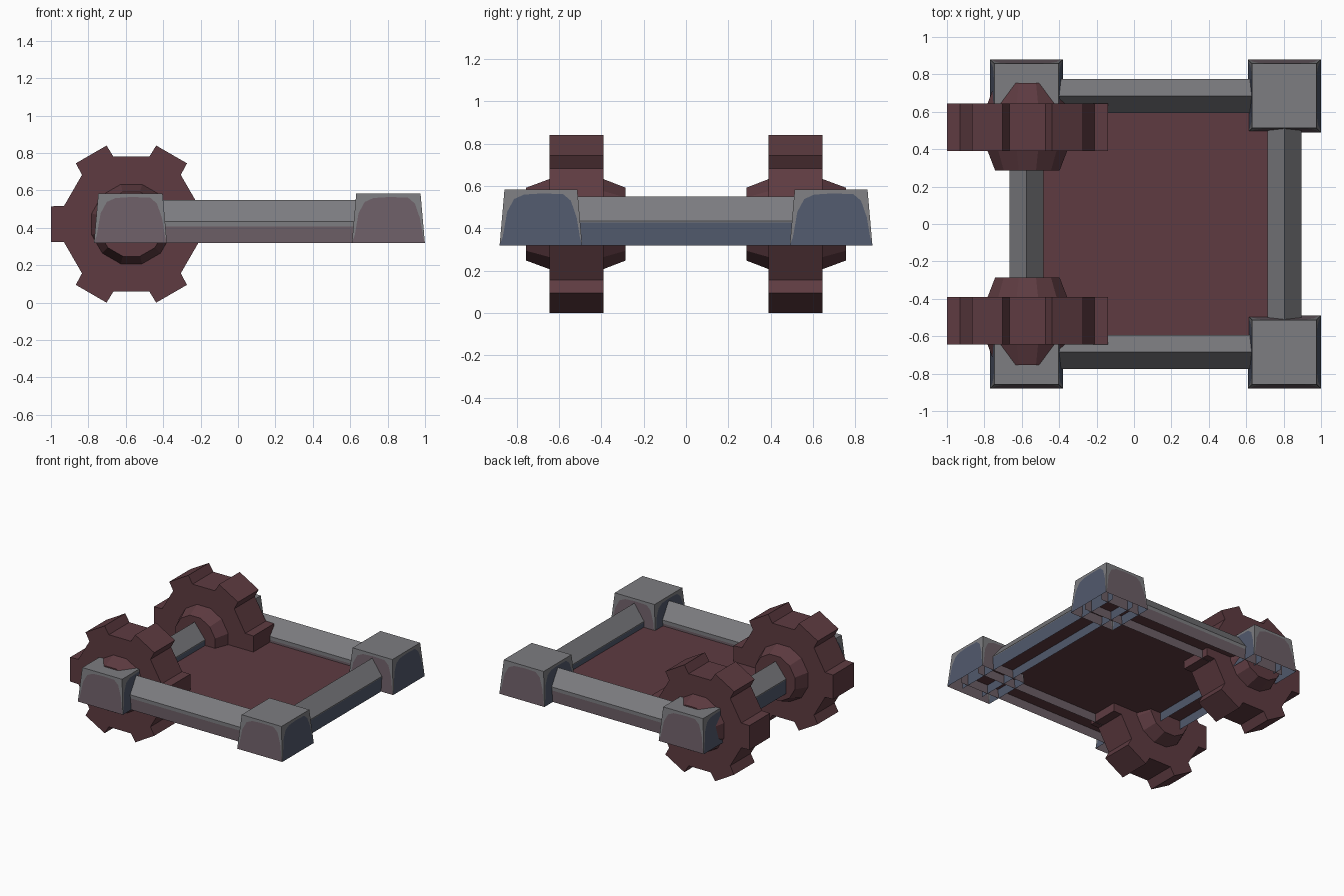
import bpy, bmesh
from math import sin, cos, radians
from mathutils import Vector

if "Cube" in bpy.data.objects:
    bpy.data.objects.remove(bpy.data.objects["Cube"])


def material(name, rgb):
    m = bpy.data.materials.new(name)
    m.diffuse_color = (*rgb, 1)
    m.use_nodes = True
    m.node_tree.nodes["Principled BSDF"].inputs["Base Color"].default_value = m.diffuse_color
    return m


GREY = material("stone grey", (0.205, 0.205, 0.218))
PURPLE = material("dull purple", (0.150, 0.112, 0.133))
BLUE = material("slate blue", (0.082, 0.100, 0.150))
RED = material("dark red", (0.112, 0.044, 0.053))


def finish(name, bm, mats):
    bmesh.ops.remove_doubles(bm, verts=bm.verts, dist=1e-5)
    bmesh.ops.recalc_face_normals(bm, faces=bm.faces)
    me = bpy.data.meshes.new(name)
    bm.to_mesh(me)
    bm.free()
    for m in mats:
        me.materials.append(m)
    ob = bpy.data.objects.new(name, me)
    bpy.context.collection.objects.link(ob)
    return ob


def loft(name, rings, mats, closed=True):
    """Skin a list of point rings; closed rings also get end caps."""
    bm = bmesh.new()
    vs = [[bm.verts.new(p) for p in r] for r in rings]
    n = len(rings[0])
    for a, b in zip(vs, vs[1:]):
        for i in range(n if closed else n - 1):
            j = (i + 1) % n
            bm.faces.new((a[i], a[j], b[j], b[i]))
    if closed:
        bm.faces.new(vs[0][::-1])
        bm.faces.new(vs[-1])
    return finish(name, bm, mats)


# Gear wheels: 12-sided body with every other side raised as a tooth
CX, CZ = -0.57, 0.42


def gear_outline(y):
    pts = []
    for k in range(6):
        a = radians(60 * k)
        for r, w in ((0.36, -0.097), (0.43, -0.095), (0.43, 0.095), (0.36, 0.097)):
            pts.append((CX + r * cos(a) - w * sin(a), y, CZ + r * sin(a) + w * cos(a)))
    return pts


def circle(y, r):
    return [(CX + r * cos(radians(15 + 30 * i)), y, CZ + r * sin(radians(15 + 30 * i)))
            for i in range(12)]


for side, s in (("front", -1), ("back", 1)):
    loft(side + "_gear", [gear_outline(s * 0.39), gear_outline(s * 0.645)], [RED])
    loft(side + "_hub", [circle(s * y, r) for y, r in
                         ((0.285, 0.178), (0.39, 0.22), (0.645, 0.22), (0.755, 0.178))], [RED])

# Gabled rails, open underneath, with coloured lower walls, running into the blocks


def rail(name, centre, start, end, along_x):
    split = 0.408 if along_x else 0.428
    half = [(0.091, 0.32), (0.091, split), (0.091, 0.435)]
    profile = [(-u, z) for u, z in half] + [(0, 0.55)] + half[::-1]
    rings = [[(t, centre + u, z) if along_x else (centre + u, t, z) for u, z in profile]
             for t in (start, end)]
    ob = loft(name, rings, [GREY, PURPLE if along_x else BLUE], closed=False)
    for f in ob.data.polygons:
        f.material_index = int(f.center.z < 0.4)


XL, XR, Y = -0.575, 0.804, 0.685
EXT = 0.15
rail("front_rail", -Y, XL - EXT, XR + EXT, True)
rail("back_rail", Y, XL - EXT, XR + EXT, True)
rail("left_rail", XL, -Y - EXT, Y + EXT, False)
rail("right_rail", XR, -Y - EXT, Y + EXT, False)

# Tapered corner blocks, open underneath, with an arched colour patch on each side
ARCH = ((0.03, 0.15), (0.06, 0.6), (0.14, 0.83), (0.27, 0.91), (0.5, 0.93),
        (0.8, 0.92), (0.9, 0.8), (0.96, 0.5), (0.98, 0.15))


def block(name, x, y):
    bm = bmesh.new()
    signs = ((-1, -1), (1, -1), (1, 1), (-1, 1))
    low = [Vector((x + 0.195 * a, y + 0.195 * b, 0.32)) for a, b in signs]
    top = [Vector((x + 0.172 * a, y + 0.172 * b, 0.583)) for a, b in signs]
    bm.faces.new([bm.verts.new(p) for p in top])
    for i in range(4):
        j = (i + 1) % 4
        a, b, c, d = low[i], low[j], top[j], top[i]
        arch = [a.lerp(b, u).lerp(d.lerp(c, u), v) for u, v in ARCH]
        va, vb, vc, vd = (bm.verts.new(p) for p in (a, b, c, d))
        va2 = [bm.verts.new(p) for p in arch]
        patch = bm.faces.new([va, vb] + va2[::-1])
        patch.material_index = 1 if i % 2 == 0 else 2
        bm.faces.new([va] + va2 + [vb, vc, vd])
    finish(name, bm, [GREY, PURPLE, BLUE])


for side, s in (("front", -1), ("back", 1)):
    block(side + "_left_block", XL, s * Y)
    block(side + "_right_block", XR, s * Y)

# Deck sheet, reaching right across the inside of the hollow rails
bm = bmesh.new()
bm.faces.new([bm.verts.new((x, y, 0.39)) for x, y in
              ((XL - 0.09, -Y - 0.09), (XR + 0.09, -Y - 0.09),
               (XR + 0.09, Y + 0.09), (XL - 0.09, Y + 0.09))])
deck = finish("deck", bm, [RED])
if deck.data.polygons[0].normal.z < 0:
    deck.data.flip_normals()
